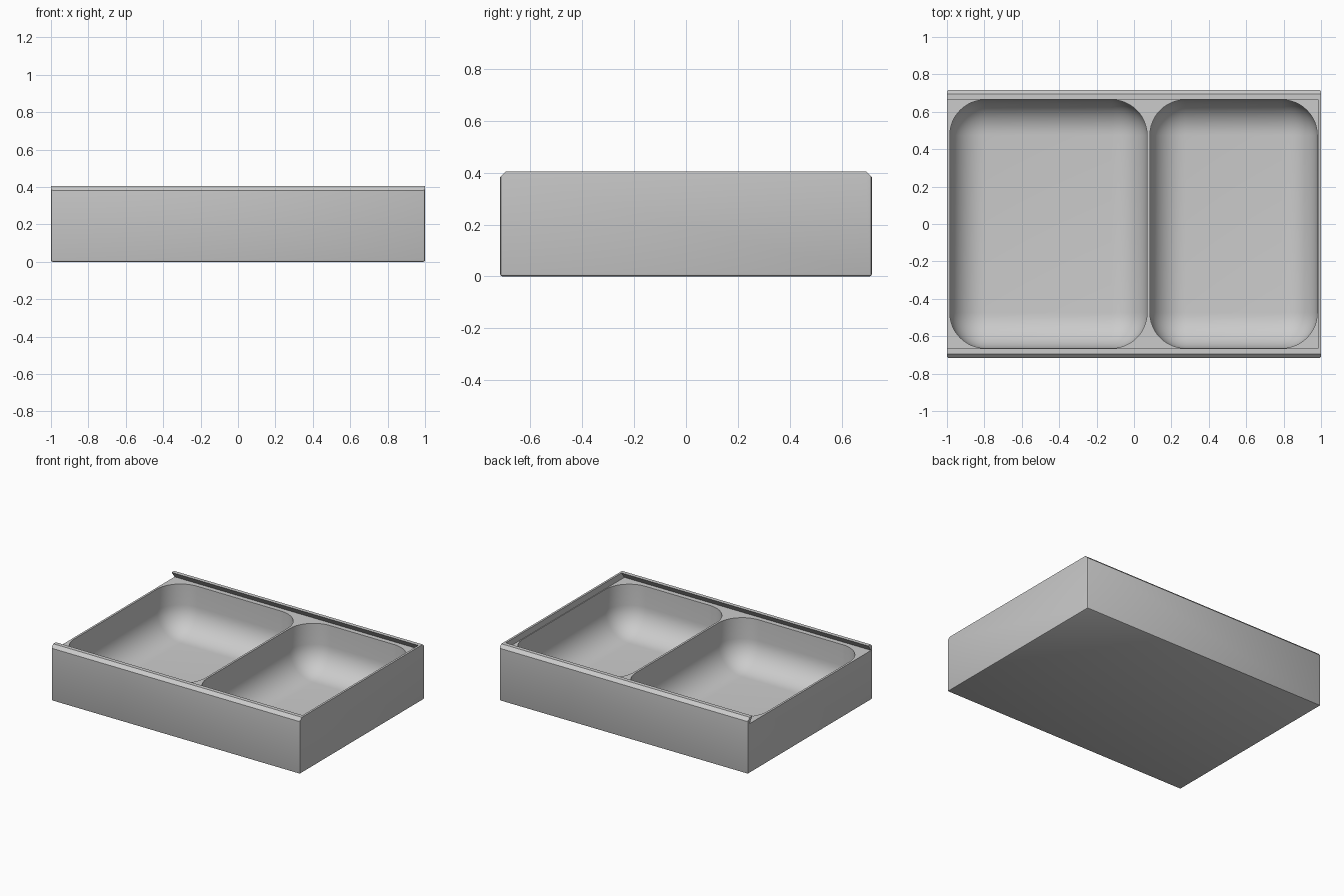
import bpy, bmesh, math
from mathutils import Vector

if "Cube" in bpy.data.objects:
    bpy.data.objects.remove(bpy.data.objects["Cube"], do_unlink=True)

DECK, TOP, HALF_Y = 0.36, 0.405, 0.717

grey = bpy.data.materials.new("plain grey")
grey.use_nodes = True
colour = (0.6, 0.6, 0.6, 1)
grey.diffuse_color = colour
grey.node_tree.nodes["Principled BSDF"].inputs["Base Color"].default_value = colour


def make_object(name, bm):
    bmesh.ops.recalc_face_normals(bm, faces=bm.faces)
    mesh = bpy.data.meshes.new(name)
    bm.to_mesh(mesh)
    bm.free()
    mesh.materials.append(grey)
    obj = bpy.data.objects.new(name, mesh)
    bpy.context.collection.objects.link(obj)
    return obj


def prism(half_profile, x0, x1):
    """Mirror a (y, z) half profile and extrude it along x."""
    points = half_profile + [(-y, z) for y, z in reversed(half_profile)]
    bm = bmesh.new()
    face = bm.faces.new([bm.verts.new((x0, y, z)) for y, z in points])
    moved = bmesh.ops.extrude_face_region(bm, geom=[face])["geom"]
    verts = [v for v in moved if isinstance(v, bmesh.types.BMVert)]
    bmesh.ops.translate(bm, verts=verts, vec=(x1 - x0, 0, 0))
    return bm


def rounded_block(x0, x1, half_y, z0, z1, radius):
    bm = bmesh.new()
    bmesh.ops.create_cube(bm, size=1)
    size = Vector((x1 - x0, 2 * half_y, z1 - z0))
    bmesh.ops.scale(bm, verts=bm.verts, vec=size)
    bmesh.ops.translate(bm, verts=bm.verts, vec=((x0 + x1) / 2, 0, (z0 + z1) / 2))
    bmesh.ops.bevel(bm, geom=bm.edges[:], offset=radius, segments=12,
                    profile=0.5, affect='EDGES')
    return bm


# Outer tray with chamfered long top edges and softened lower edges
bm = prism([(HALF_Y, 0), (HALF_Y, 0.382), (HALF_Y - 0.023, TOP)], -1, 1)
soft = []
for e in bm.edges:
    a, b = (v.co for v in e.verts)
    upright = abs(a.z - b.z) > 0.2
    if upright or max(a.z, b.z) < 0.01:
        soft.append(e)
bmesh.ops.bevel(bm, geom=soft, offset=0.009, segments=2, profile=0.5, affect='EDGES')
tray = make_object("divided_tray", bm)

# Lid channel: undercut beneath both rails, open at one end
cutters = [make_object("lid_channel_cutter", prism(
    [(0.699, DECK), (0.665, TOP), (0.665, TOP + 0.1)], -1.1, 0.985))]

# Two scooped compartments with a thin divider
for name, x0, x1 in (("large_scoop_cutter", -0.985, 0.07),
                     ("small_scoop_cutter", 0.085, 0.98)):
    cutters.append(make_object(name, rounded_block(x0, x1, 0.664, 0.018, 0.9, 0.19)))

bpy.context.view_layer.objects.active = tray
for obj in bpy.context.selected_objects:
    obj.select_set(False)
tray.select_set(True)
for cutter in cutters:
    cutter.hide_render = True
    mod = tray.modifiers.new(cutter.name, 'BOOLEAN')
    mod.operation = 'DIFFERENCE'
    mod.solver = 'EXACT'
    mod.object = cutter
    bpy.ops.object.modifier_apply(modifier=mod.name)
    bpy.data.objects.remove(cutter, do_unlink=True)

bpy.ops.object.shade_smooth_by_angle(angle=math.radians(30))
